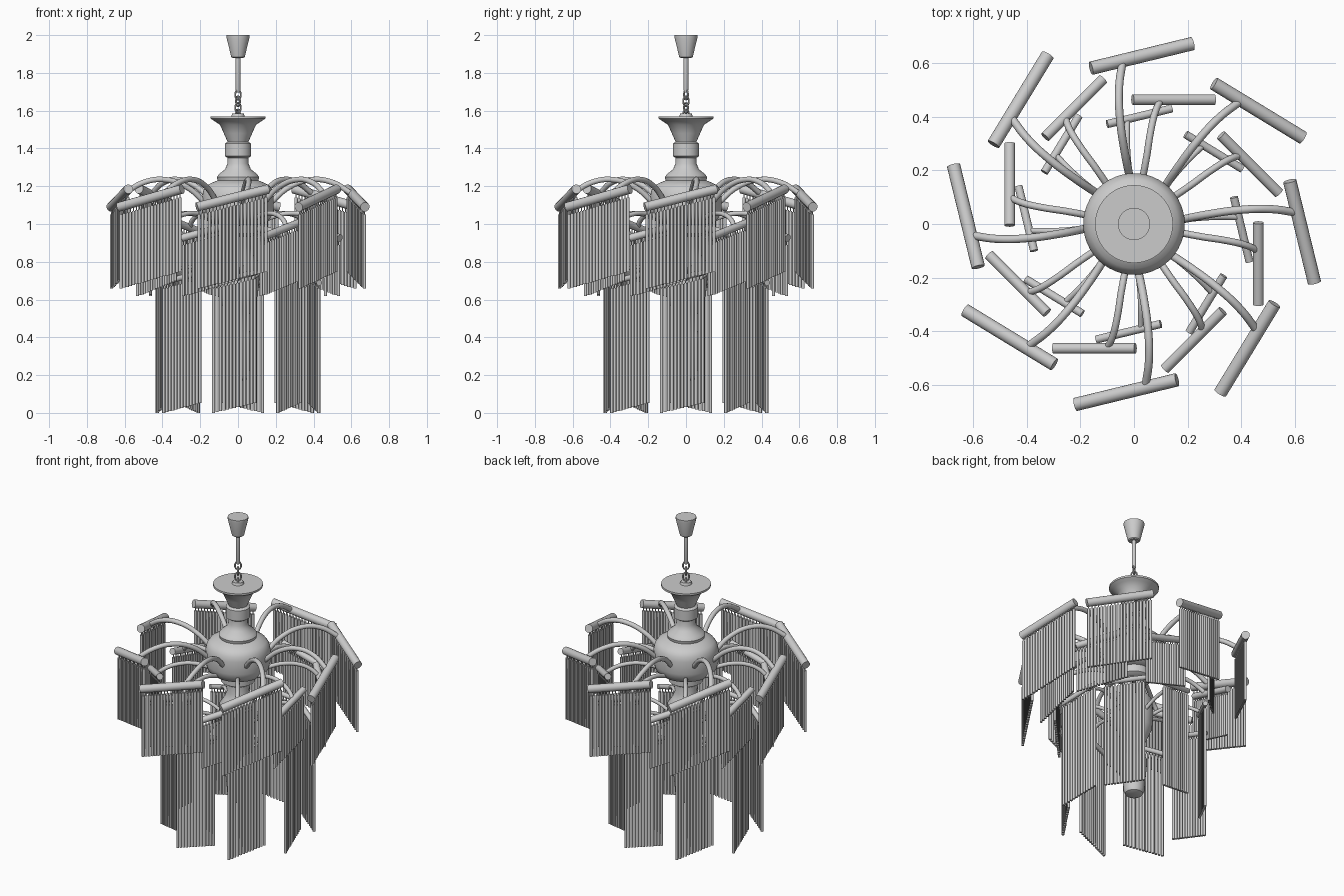
import bpy, bmesh, math
from mathutils import Vector, Matrix

if "Cube" in bpy.data.objects:
    bpy.data.objects.remove(bpy.data.objects["Cube"])

COUNT = 8


def link(name, mesh, angle=0.0):
    ob = bpy.data.objects.new(name, mesh)
    ob.rotation_euler.z = angle
    bpy.context.scene.collection.objects.link(ob)
    return ob


def finish(name, bm, smooth_angle=35):
    """Turn a bmesh into a mesh, smooth with sharp edges kept."""
    bmesh.ops.recalc_face_normals(bm, faces=bm.faces)
    for f in bm.faces:
        f.smooth = True
    for e in bm.edges:
        if len(e.link_faces) == 2 and e.calc_face_angle(0) > math.radians(smooth_angle):
            e.smooth = False
    mesh = bpy.data.meshes.new(name)
    bm.to_mesh(mesh)
    bm.free()
    return mesh


def lathe(name, profile, segs=40):
    """Revolve (radius, z) points about z; closed with caps."""
    bm = bmesh.new()
    rings = []
    for r, z in profile:
        rings.append([bm.verts.new((r * math.cos(2 * math.pi * i / segs),
                                    r * math.sin(2 * math.pi * i / segs), z))
                      for i in range(segs)])
    for a, b in zip(rings, rings[1:]):
        for i in range(segs):
            j = (i + 1) % segs
            bm.faces.new((a[i], a[j], b[j], b[i]))
    bm.faces.new(rings[0])
    bm.faces.new(rings[-1])
    return link(name, finish(name, bm))


def cylinder(bm, a, b, r, segs):
    a, b = Vector(a), Vector(b)
    rot = (b - a).to_track_quat('Z', 'Y').to_matrix().to_4x4()
    bmesh.ops.create_cone(bm, cap_ends=True, segments=segs, radius1=r, radius2=r,
                          depth=(b - a).length,
                          matrix=Matrix.Translation((a + b) / 2) @ rot)


def tube_mesh(name, pts, r):
    """Smooth bent tube through the points."""
    cu = bpy.data.curves.new(name, 'CURVE')
    cu.dimensions = '3D'
    cu.bevel_depth = r
    cu.bevel_resolution = 3
    cu.resolution_u = 6
    cu.use_fill_caps = True
    sp = cu.splines.new('BEZIER')
    sp.bezier_points.add(len(pts) - 1)
    for bp, p in zip(sp.bezier_points, pts):
        bp.co = p
        bp.handle_left_type = bp.handle_right_type = 'AUTO'
    ob = link(name, cu)
    bpy.context.view_layer.update()
    mesh = bpy.data.meshes.new_from_object(
        ob.evaluated_get(bpy.context.evaluated_depsgraph_get()))
    bpy.data.objects.remove(ob)
    for p in mesh.polygons:
        p.use_smooth = True
    return mesh


def tier(name, high, low, bar_r, rods, rod_r, drop, arm, arm_r):
    """Eight swirling arms, each with a sloping bar and a row of hanging rods."""
    high, low = Vector(high), Vector(low)
    bm = bmesh.new()
    cylinder(bm, high, low, bar_r, 16)
    bar = finish(name + "_bar", bm)
    bm = bmesh.new()
    for i in range(rods):
        p = high.lerp(low, (i + 0.6) / (rods + 0.2))
        top = p - Vector((0, 0, bar_r + 0.018))
        cylinder(bm, p, top - Vector((0, 0, 0.01)), 0.003, 6)
        cylinder(bm, top, p - Vector((0, 0, drop)), rod_r, 8)
    panel = finish(name + "_rods", bm, 50)
    arm_mesh = tube_mesh(name + "_arm", arm, arm_r)
    for k in range(COUNT):
        a = -2 * math.pi * k / COUNT
        link(f"{name}_bar_{k}", bar, a)
        link(f"{name}_rods_{k}", panel, a)
        link(f"{name}_arm_{k}", arm_mesh, a)


# Ceiling cup and drop rod
lathe("ceiling_cup", [(0.06, 2.0), (0.06, 1.985), (0.036, 1.885), (0.03, 1.88)])
lathe("drop_rod", [(0.013, 1.89), (0.013, 1.71), (0.008, 1.695)], 16)

# Chain links
for k in range(4):
    bm = bmesh.new()
    n, m = 20, 8
    ring = []
    for i in range(n):
        t = 2 * math.pi * i / n
        c = Vector((0.018 * math.cos(t), 0, 0.026 * math.sin(t)))
        d = Vector((math.cos(t), 0, math.sin(t)))
        ring.append([bm.verts.new(c + 0.005 * (d * math.cos(2 * math.pi * j / m)
                     + Vector((0, 1, 0)) * math.sin(2 * math.pi * j / m))) for j in range(m)])
    for i in range(n):
        for j in range(m):
            a, b = ring[i], ring[(i + 1) % n]
            bm.faces.new((a[j], b[j], b[(j + 1) % m], a[(j + 1) % m]))
    ob = link(f"chain_link_{k}", finish("chain_link", bm), math.radians(35 + 90 * k))
    ob.location.z = 1.685 - 0.035 * k

# Upper column: dish, collar, shoulder and drum
lathe("upper_body", [
    (0.03, 1.585), (0.035, 1.57), (0.145, 1.57), (0.145, 1.558), (0.125, 1.545),
    (0.095, 1.525), (0.075, 1.48), (0.055, 1.435), (0.07, 1.425), (0.07, 1.36),
    (0.055, 1.35), (0.056, 1.32), (0.068, 1.29), (0.1, 1.265), (0.112, 1.248),
    (0.108, 1.23), (0.13, 1.222), (0.165, 1.205), (0.182, 1.18), (0.189, 1.15),
    (0.189, 1.07), (0.18, 1.035), (0.15, 1.005), (0.1, 0.995), (0.1, 0.95),
    (0.075, 0.935)], 48)

# Lower column: stem, arm hub and tapered end cup
lathe("lower_body", [
    (0.07, 0.96), (0.065, 0.88), (0.08, 0.84), (0.108, 0.8), (0.112, 0.7),
    (0.105, 0.62), (0.08, 0.56), (0.06, 0.52), (0.058, 0.44), (0.075, 0.41),
    (0.076, 0.38), (0.06, 0.2), (0.052, 0.18), (0.03, 0.172)], 40)

# Three tiers of arms and rod panels
tier("outer", (-0.16, 0.58, 1.185), (0.218, 0.672, 1.09), 0.025, 20, 0.0085, 0.435,
     [(-0.015, 0.17, 1.11), (-0.035, 0.27, 1.195), (-0.052, 0.39, 1.235),
      (-0.056, 0.5, 1.22), (-0.042, 0.61, 1.155)], 0.015)
tier("middle", (-0.005, 0.463, 1.01), (0.3, 0.463, 0.925), 0.02, 17, 0.008, 0.31,
     [(0.03, 0.16, 1.03), (0.047, 0.25, 1.055), (0.063, 0.35, 1.05),
      (0.08, 0.42, 1.02), (0.1, 0.463, 0.98)], 0.013)
tier("lower", (-0.1, 0.372, 0.745), (0.14, 0.43, 0.688), 0.015, 13, 0.0085, 0.69,
     [(0.0, 0.09, 0.7), (-0.015, 0.18, 0.755), (-0.025, 0.28, 0.77),
      (-0.025, 0.39, 0.727)], 0.011)
